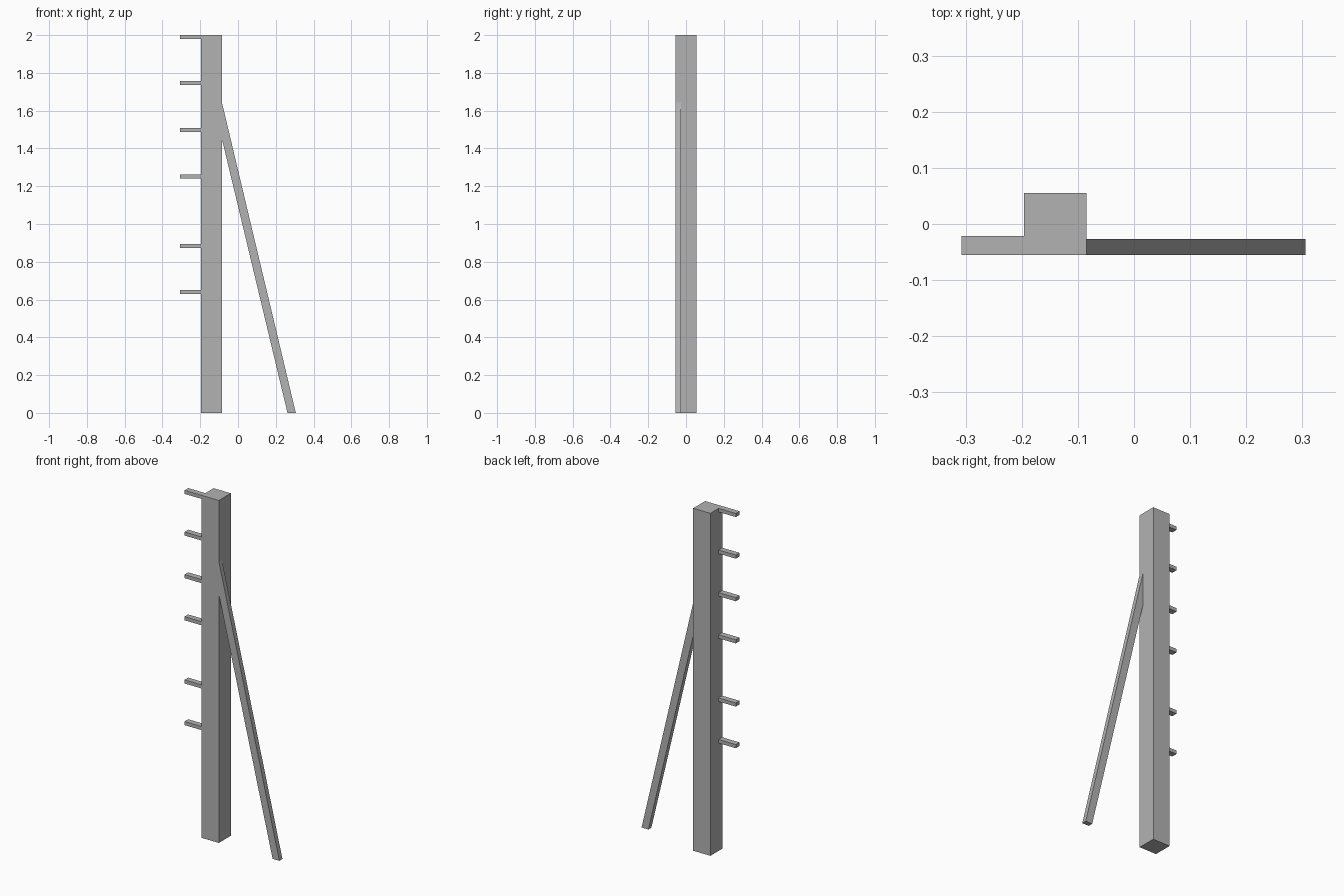
import bpy
import bmesh

cube = bpy.data.objects.get("Cube")
if cube:
    bpy.data.objects.remove(cube, do_unlink=True)

# Single flat grey
grey = bpy.data.materials.new("plain grey")
grey.use_nodes = True
colour = (0.45, 0.45, 0.45, 1)
grey.diffuse_color = colour
grey.node_tree.nodes["Principled BSDF"].inputs["Base Color"].default_value = colour

FRONT, BACK = -0.055, 0.055
POST_LEFT, POST_RIGHT = -0.085, -0.196


def extrude_profile(name, profile, y0, y1):
    """Extrude an (x, z) outline from y0 to y1."""
    bm = bmesh.new()
    face = bm.faces.new([bm.verts.new((x, y0, z)) for x, z in profile])
    result = bmesh.ops.extrude_face_region(bm, geom=[face])
    verts = [v for v in result["geom"] if isinstance(v, bmesh.types.BMVert)]
    bmesh.ops.translate(bm, verts=verts, vec=(0, y1 - y0, 0))
    bmesh.ops.recalc_face_normals(bm, faces=bm.faces)
    mesh = bpy.data.meshes.new(name)
    bm.to_mesh(mesh)
    bm.free()
    mesh.materials.append(grey)
    obj = bpy.data.objects.new(name, mesh)
    bpy.context.collection.objects.link(obj)
    return obj


def box(name, x0, x1, y0, y1, z0, z1):
    return extrude_profile(name, [(x0, z0), (x1, z0), (x1, z1), (x0, z1)], y0, y1)


# Upright post
box("post", POST_RIGHT, POST_LEFT, FRONT, BACK, 0, 2)

# Slanted brace, cut level with the ground and flush with the post
extrude_profile("brace", [(0.262, 0), (0.306, 0), (POST_LEFT, 1.643), (POST_LEFT, 1.45)],
                FRONT, -0.027)

# Pegs along the post's right side
for i, top in enumerate((2.0, 1.757, 1.508, 1.262, 0.893, 0.65)):
    box(f"peg_{i + 1}", -0.307, POST_RIGHT, FRONT, -0.021, top - 0.021, top)
